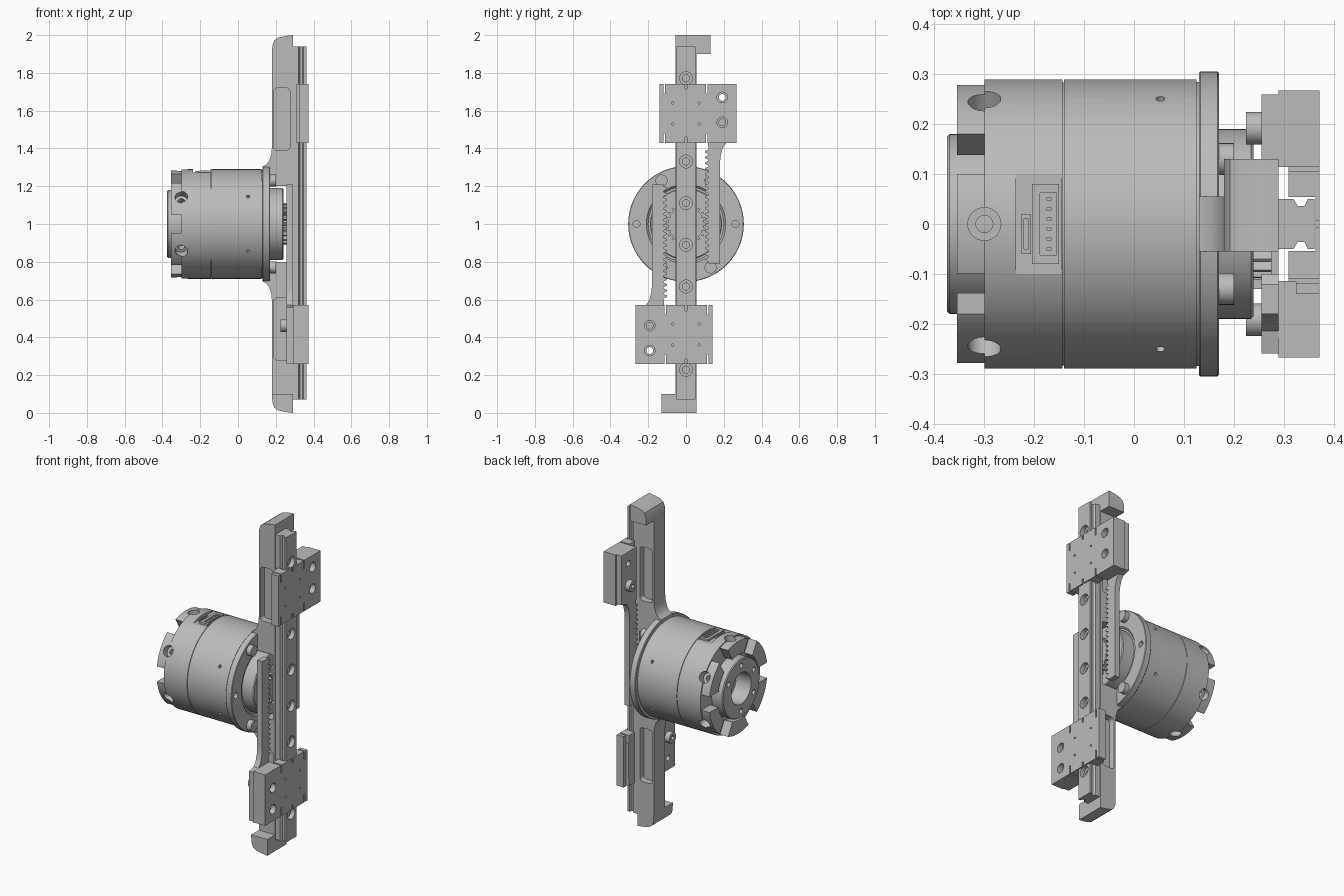
import bpy, bmesh, math
from mathutils import Matrix, Vector

cube = bpy.data.objects.get("Cube")
if cube:
    bpy.data.objects.remove(cube)

metal = bpy.data.materials.new("light_grey_metal")
metal.use_nodes = True
GREY = (0.5, 0.5, 0.5, 1)
metal.diffuse_color = GREY
metal.node_tree.nodes["Principled BSDF"].inputs["Base Color"].default_value = GREY

CENTRE = Matrix.Translation((0, 0, 1))


def about_axis(deg):
    """Rotation about the motor axis."""
    return CENTRE @ Matrix.Rotation(math.radians(deg), 4, 'X') @ CENTRE.inverted()


def finish(name, bm):
    bmesh.ops.recalc_face_normals(bm, faces=bm.faces)
    me = bpy.data.meshes.new(name)
    bm.to_mesh(me)
    bm.free()
    me.materials.append(metal)
    ob = bpy.data.objects.new(name, me)
    bpy.context.collection.objects.link(ob)
    smooth(ob)
    return ob


def smooth(ob):
    ob.data.shade_smooth()
    ob.data.set_sharp_from_angle(angle=math.radians(30))


def prism(name, pts, axis, lo, hi):
    """Extrude a 2D outline along one axis."""
    place = {'x': lambda a, b, t: (t, a, b), 'y': lambda a, b, t: (a, t, b),
             'z': lambda a, b, t: (a, b, t)}[axis]
    bm = bmesh.new()
    ends = [[bm.verts.new(place(a, b, t)) for a, b in pts] for t in (lo, hi)]
    for ring in ends:
        bm.faces.new(ring)
    for i in range(len(pts)):
        j = (i + 1) % len(pts)
        bm.faces.new((ends[0][i], ends[0][j], ends[1][j], ends[1][i]))
    return finish(name, bm)


def box(name, x, y, z):
    return prism(name, [(x[0], y[0]), (x[1], y[0]), (x[1], y[1]), (x[0], y[1])], 'z', *z)


def circle(a, b, r, n=32):
    return [(a + r * math.cos(math.tau * i / n), b + r * math.sin(math.tau * i / n))
            for i in range(n)]


def rod(name, y, z, r, x0, x1):
    return prism(name, circle(y, z, r), 'x', x0, x1)


def lathe(name, profile, n=96):
    """Turn a closed (x, radius) profile about the motor axis."""
    bm = bmesh.new()
    rings = [[bm.verts.new((x, r * math.cos(math.tau * i / n), 1 + r * math.sin(math.tau * i / n)))
              for x, r in profile] for i in range(n)]
    for i in range(n):
        a, b = rings[i], rings[(i + 1) % n]
        for k in range(len(profile)):
            m = (k + 1) % len(profile)
            bm.faces.new((a[k], a[m], b[m], b[k]))
    return finish(name, bm)


def cut(ob, cutters):
    """Subtract the cutters and delete them."""
    for c in cutters:
        mod = ob.modifiers.new("cut", 'BOOLEAN')
        mod.operation, mod.solver, mod.object = 'DIFFERENCE', 'EXACT', c
        bpy.context.view_layer.update()
        me = bpy.data.meshes.new_from_object(ob.evaluated_get(bpy.context.evaluated_depsgraph_get()))
        ob.modifiers.clear()
        ob.data = me
        bpy.data.objects.remove(c)
    smooth(ob)


def turned(ob, deg):
    ob.data.transform(about_axis(deg))
    return ob


def twin(ob):
    """Copy a part half a turn round the motor axis."""
    ob2 = bpy.data.objects.new(ob.name.replace("upper", "lower"), ob.data.copy())
    bpy.context.collection.objects.link(ob2)
    turned(ob2, 180)


# Motor: rear housing with six rim notches and six radial holes
rear = lathe("motor_rear_housing", [(-.355, .2), (-.355, .283), (-.3, .283), (-.3, .29), (-.143, .29),
                                   (-.143, .284), (-.13, .284), (-.13, .1), (-.3, .1), (-.3, .2)])
cutters = []
for k in range(6):
    hole = prism("cutter", circle(-.3, 0, .033), 'z', 1.24, 1.35)
    bore = prism("cutter", circle(-.3, 0, .017), 'z', 1.17, 1.26)
    notch = box("cutter", (-.4, -.3), (-.047, .047), (1.19, 1.35))
    cutters += [turned(hole, 60 * k), turned(bore, 60 * k), turned(notch, 60 * k + 30)]
cutters.append(box("cutter", (-.237, -.145), (-.1, .1), (1.272, 1.35)))
cut(rear, cutters)

# Cable sockets on the flat
socket = box("cable_socket", (-.205, -.15), (-.08, .08), (1.25, 1.284))
cut(socket, [box("cutter", (-.188, -.155), (-.062, .062), (1.274, 1.3))])
for i in range(6):
    y = -.05 + .02 * i
    box("socket_pin", (-.175, -.165), (y - .003, y + .003), (1.27, 1.28))
side_socket = box("small_socket", (-.226, -.207), (-.06, .02), (1.25, 1.28))
cut(side_socket, [box("cutter", (-.221, -.212), (-.05, .01), (1.275, 1.3))])

# Motor: front housing with small radial holes
front = lathe("motor_front_housing", [(-.14, .1), (-.14, .29), (.125, .29), (.125, .285), (.14, .285), (.14, .1)])
cut(front, [turned(prism("cutter", circle(.053, 0, .009, 16), 'z', 1.27, 1.35), a)
            for a in (60, -60, 120, -120)])

# Output end cap with central bore and bolt ring
cap = lathe("rear_end_cap", [(-.375, .095), (-.375, .175), (-.37, .18), (-.28, .18), (-.28, .095)])
cut(cap, [turned(rod("cutter", 0, 1.14, .015, -.4, -.34), 60 * k) for k in range(6)])
rod("bore_floor", 0, 1, .1, -.27, -.2)

# Mounting flange, hub and pinion
flange = lathe("mounting_flange", [(.13, .1), (.13, .303), (.133, .306), (.167, .306), (.17, .303),
                                  (.17, .21), (.16, .2), (.16, .1)])
cut(flange, [rod("cutter", y, 1, .018, .1, .2) for y in (-.262, .262)])
lathe("output_hub", [(.15, .03), (.15, .19), (.235, .19), (.24, .185), (.24, .03)])
TEETH = 22
gear = []
for i in range(TEETH):
    for da, r in ((-.3, .093), (-.13, .112), (.13, .112), (.3, .093)):
        a = math.tau * (i + da) / TEETH
        gear.append((r * math.cos(a), 1 + r * math.sin(a)))
pinion = prism("pinion_gear", gear, 'x', .24, .276)
cut(pinion, [rod("cutter", 0, 1, .03, .2, .3)])
for y in (-.13, .13):
    for z in (.77, 1.23):
        rod("flange_screw", y, z, .032, .165, .2)

# Backbone: flared arms meeting the flange, relieved round the hub
arm = [(.29, 1.91), (.18, 1.91), (.18, 1.41), (.176, 1.37), (.165, 1.335), (.15, 1.315), (.13, 1.305),
       (.13, 1.285), (.168, 1.285), (.168, 1.2), (.276, 1.2)]
outline = arm + [(x, 2 - z) for x, z in reversed(arm)]
backbone = prism("backbone", outline, 'y', -.055, .055)
pocket = []
for cx, cz, start in ((.255, 1.70, 0), (.21, 1.70, 90), (.21, 1.41, 180), (.255, 1.41, 270)):
    for s in range(0, 91, 15):
        a = math.radians(start + s)
        pocket.append((cx + .02 * math.cos(a), cz + .02 * math.sin(a)))
pockets = []
for side in ((-.1, -.015), (.015, .1)):
    pockets += [prism("cutter", pocket, 'y', *side),
                prism("cutter", [(x, 2 - z) for x, z in pocket], 'y', *side)]
cut(backbone, pockets)

# Rounded end stops with a lip to one side
tip = [(.29, 1.9), (.18, 1.9), (.182, 1.945), (.192, 1.972), (.212, 1.986), (.25, 1.995), (.29, 2)]
twin(prism("upper_end_stop", tip, 'y', -.055, .13))

# Guide rail with waisted section and counterbored holes
half = [(.29, .05), (.32, .05), (.328, .036), (.342, .036), (.348, .05), (.362, .05)]
rail = prism("guide_rail", half + [(x, -y) for x, y in reversed(half)], 'z', .07, 1.94)
holes = []
for i in range(8):
    z = 1 + (i - 3.5) * .2205
    holes += [rod("cutter", 0, z, .034, .335, .4), rod("cutter", 0, z, .019, .28, .345)]
cut(rail, holes)

# Carriage wrapped round the rail, with slits and small holes
wrap = [(.31, .115), (.372, .115), (.372, -.14), (.325, -.14), (.325, -.115), (.31, -.115),
        (.31, -.054), (.364, -.054), (.364, .054), (.31, .054)]
carriage = prism("upper_carriage", wrap, 'z', 1.43, 1.742)
slits = []
for z in ((1.4, 1.48), (1.69, 1.8)):
    slits += [box("cutter", (.3, .4), (-.118, -.11), z), box("cutter", (.3, .4), (.105, .12), z)]
for z in ((1.4, 1.46), (1.715, 1.8)):
    slits.append(box("cutter", (.3, .4), (-.006, .006), z))
slits += [rod("cutter", y, z, .006, .36, .4) for y in (-.07, .07) for z in (1.53, 1.64)]
cut(carriage, slits)
twin(carriage)

# Finger block beside the carriage
BOLTS = (1.538, 1.67)
block = box("upper_finger_block", (.29, .372), (.114, .268), (1.43, 1.742))
cut(block, [rod("cutter", .192, z, .028, .34, .4) for z in BOLTS]
    + [rod("cutter", .192, z, .018, .2, .35) for z in BOLTS])
twin(block)

# Toothed rack with a flared mounting plate
PITCH = .03
teeth = []
for i in range(20):
    z = .80 + i * PITCH
    teeth += [(.12, z), (.1, z + .009), (.1, z + .016), (.12, z + .025)]
rack = prism("upper_rack", [(.18, .79), (.12, .79)] + teeth
             + [(.115, 1.43), (.115, 1.742), (.26, 1.742), (.26, 1.44), (.215, 1.43), (.195, 1.405), (.183, 1.36),
                (.18, 1.32)], 'x', .256, .29)
cut(rack, [rod("cutter", .192, BOLTS[1], .018, .2, .35)])
twin(rack)
screw = rod("upper_rack_screw", .192, BOLTS[0], .033, .225, .258)
cut(screw, [prism("cutter", circle(.192, BOLTS[0], .016, 6), 'x', .2, .243)])
twin(screw)
